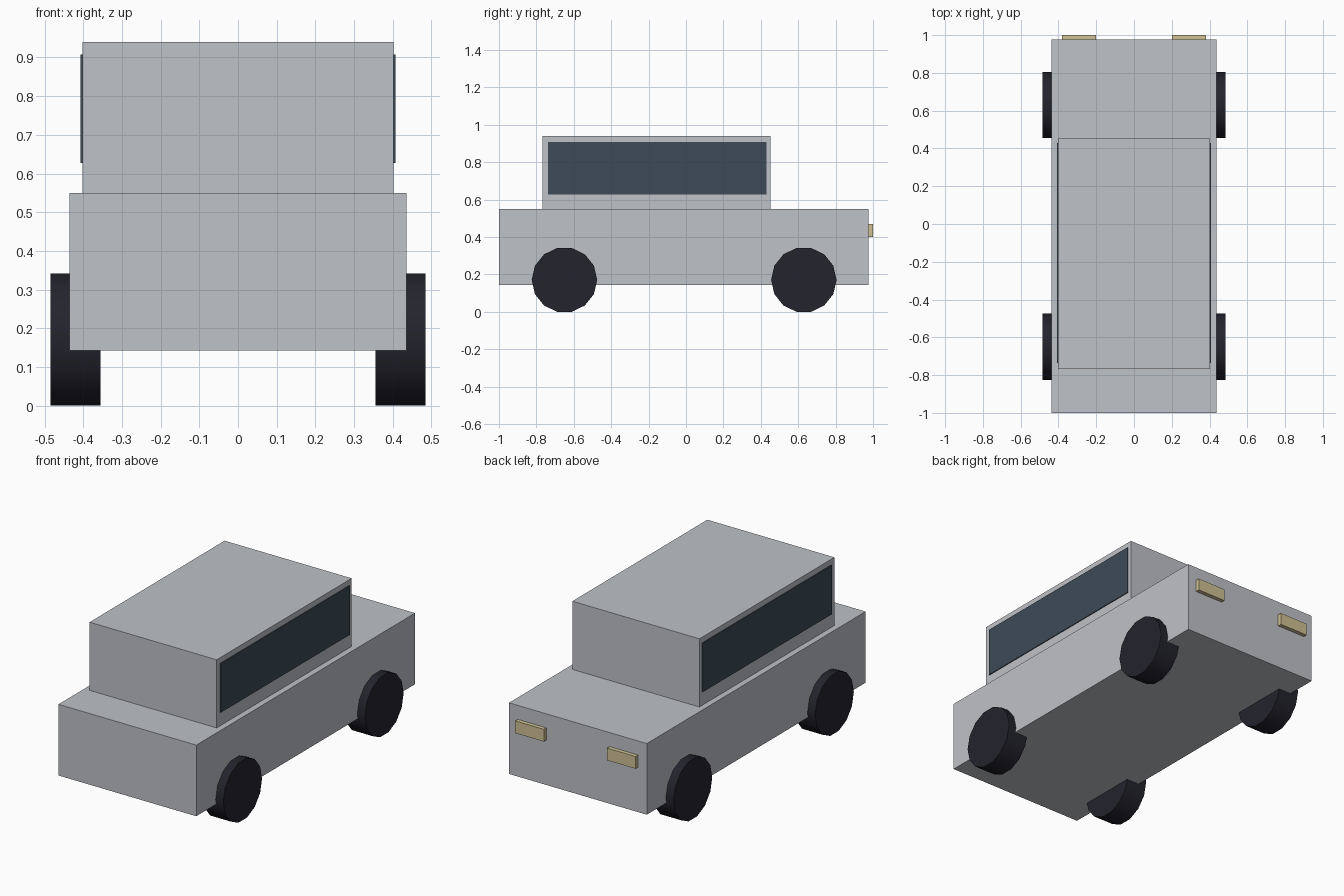
import bpy
import math

if "Cube" in bpy.data.objects:
    bpy.data.objects.remove(bpy.data.objects["Cube"])


def material(name, rgb):
    m = bpy.data.materials.new(name)
    m.diffuse_color = (*rgb, 1)
    m.use_nodes = True
    m.node_tree.nodes["Principled BSDF"].inputs["Base Color"].default_value = m.diffuse_color
    return m


PAINT = material("silver_paint", (0.52, 0.54, 0.57))
GLASS = material("dark_glass", (0.047, 0.070, 0.095))
RUBBER = material("black_rubber", (0.017, 0.017, 0.027))
LAMP = material("pale_yellow_lamp", (0.62, 0.53, 0.30))


def box(name, x, y, z, mat):
    """Box from (min, max) ranges on each axis."""
    ranges = (x, y, z)
    bpy.ops.mesh.primitive_cube_add(size=1, location=[(a + b) / 2 for a, b in ranges])
    ob = bpy.context.object
    ob.name = name
    ob.scale = [b - a for a, b in ranges]
    bpy.ops.object.transform_apply(location=False, rotation=False, scale=True)
    ob.data.materials.append(mat)
    return ob


# Lower body and cabin
box("body", (-0.436, 0.436), (-1.0, 0.977), (0.143, 0.55), PAINT)
box("cabin", (-0.402, 0.402), (-0.767, 0.453), (0.55, 0.94), PAINT)

for side, s in (("left", -1), ("right", 1)):
    # Side window plate
    box(f"{side}_window", sorted((s * 0.400, s * 0.407)), (-0.737, 0.43), (0.627, 0.908), GLASS)

    # Lamp on the +y end
    box(f"{side}_lamp", sorted((s * 0.20, s * 0.381)), (0.97, 1.0), (0.40, 0.47), LAMP)

    # Wheels: 14 sides, resting on a flat edge
    radius = 0.175
    for end, y in (("front", -0.65), ("back", 0.63)):
        bpy.ops.mesh.primitive_cylinder_add(
            vertices=14, radius=radius, depth=0.129,
            location=(s * 0.42, y, radius * math.cos(math.pi / 14)),
            rotation=(0, math.pi / 2, 0))
        wheel = bpy.context.object
        wheel.name = f"{end}_{side}_wheel"
        wheel.data.materials.append(RUBBER)
        bpy.ops.object.shade_smooth_by_angle(angle=math.radians(40))
